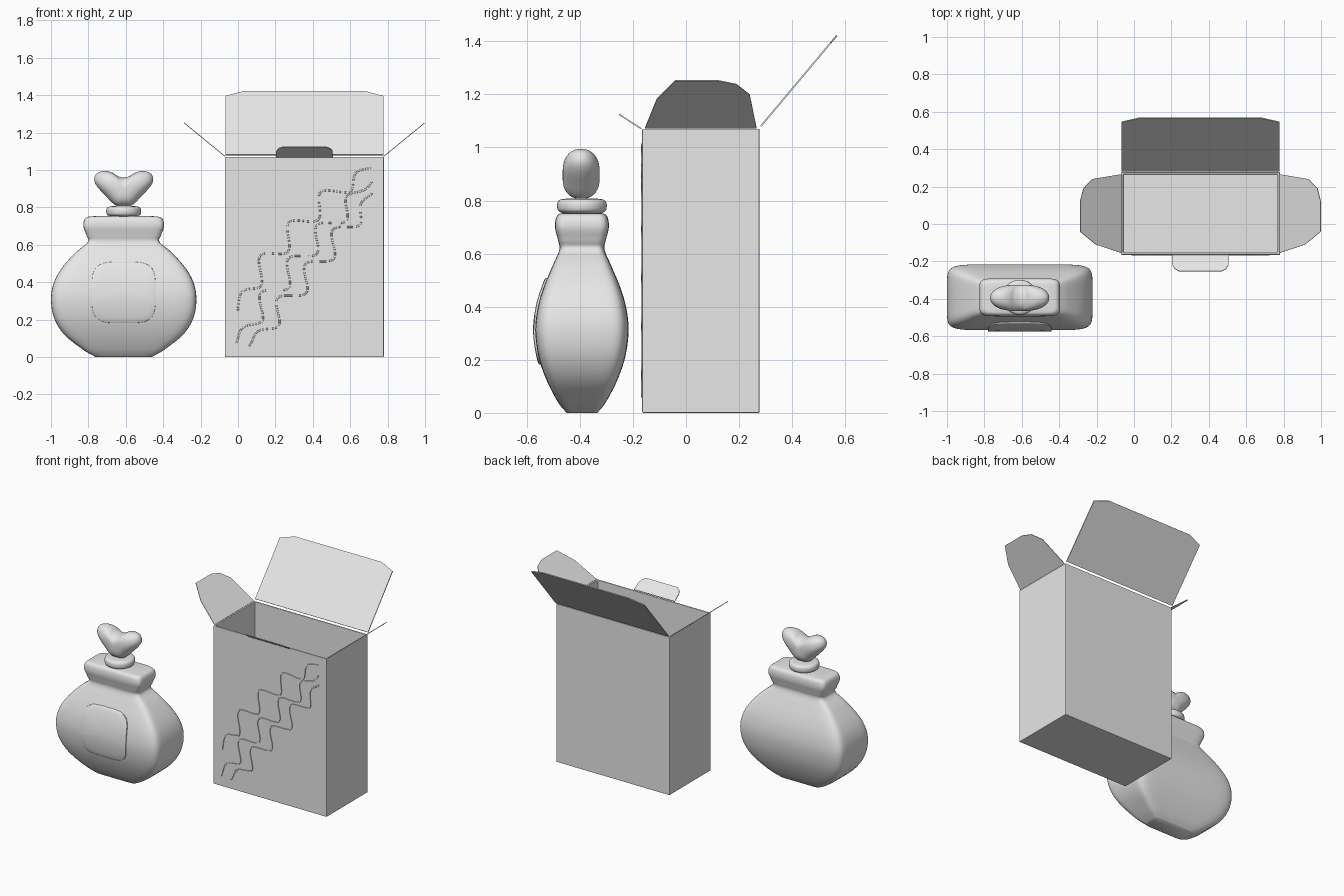
import bpy, bmesh
from math import sin, cos, pi, radians, copysign
from mathutils import Vector

if "Cube" in bpy.data.objects:
    bpy.data.objects.remove(bpy.data.objects["Cube"])

grey = bpy.data.materials.new("light grey")
grey.use_nodes = True
grey.diffuse_color = (0.8, 0.8, 0.8, 1)
grey.node_tree.nodes["Principled BSDF"].inputs["Base Color"].default_value = (0.8, 0.8, 0.8, 1)


def loft(name, rings, smooth=None):
    """Skin a list of equal-length rings and cap both ends."""
    bm = bmesh.new()
    vs = [[bm.verts.new(p) for p in r] for r in rings]
    n = len(vs[0])
    for a, b in zip(vs, vs[1:]):
        for i in range(n):
            j = (i + 1) % n
            bm.faces.new((a[i], a[j], b[j], b[i]))
    bm.faces.new(vs[0])
    bm.faces.new(vs[-1])
    bmesh.ops.recalc_face_normals(bm, faces=bm.faces)
    me = bpy.data.meshes.new(name)
    bm.to_mesh(me)
    bm.free()
    me.materials.append(grey)
    if smooth:
        me.shade_smooth()
        me.set_sharp_from_angle(angle=radians(smooth))
    ob = bpy.data.objects.new(name, me)
    bpy.context.collection.objects.link(ob)
    return ob


def spline(pts, steps=5):
    """Smooth curve through the points."""
    P = [Vector(p) for p in pts]
    P = [2 * P[0] - P[1]] + P + [2 * P[-1] - P[-2]]
    out = []
    for a, b, c, d in zip(P, P[1:], P[2:], P[3:]):
        for k in range(steps):
            t = k / steps
            out.append(0.5 * (2 * b + (c - a) * t + (2 * a - 5 * b + 4 * c - d) * t * t
                              + (3 * b - a - 3 * c + d) * t ** 3))
    return out + [P[-2]]


def squircle(a, b, power, n=64):
    e = 2 / power
    pts = []
    for i in range(n):
        t = 2 * pi * (i + 0.5) / n
        c, s = cos(t), sin(t)
        pts.append((a * copysign(abs(c) ** e, c), b * copysign(abs(s) ** e, s)))
    return pts


# ---- bottle body: soft rectangular sections along a profile (z, half width, half depth)
BX, BY = -0.611, -0.392
profile = spline([(0, .15, .058), (.04, .218, .09), (.12, .318, .132), (.21, .373, .163),
                  (.31, .389, .176), (.4, .373, .166), (.48, .328, .142), (.56, .256, .108),
                  (.615, .192, .085), (.65, .199, .09), (.695, .215, .101), (.73, .212, .099),
                  (.748, .196, .088), (.753, .16, .07)])
loft("bottle_body", [[(BX + x, BY + y, z) for x, y in squircle(w, d, 8)]
                     for z, w, d in profile], 50)


def body_depth(z):
    for p, q in zip(profile, profile[1:]):
        if p[0] <= z <= q[0]:
            return p[2] + (q[2] - p[2]) * (z - p[0]) / (q[0] - p[0])


# ---- raised label following the front of the body
rings = []
for scale, lift in ((.1, .008), (.35, .008), (.6, .008), (.8, .008), (.95, .008), (.99, .006), (1, -.01)):
    rings.append([(BX + x, BY - body_depth(.345 + z) - lift, .345 + z)
                  for x, z in squircle(.172 * scale, .165 * scale, 4)])
loft("bottle_label", rings, 50)

# ---- round collar
collar = spline([(.06, .745), (.075, .753), (.09, .762), (.094, .78), (.09, .797),
                 (.075, .805), (.04, .808)], 3)
loft("collar", [[(BX + x, BY + y, z) for x, y in squircle(r, r, 2, 40)] for r, z in collar], 60)

# ---- heart stopper: half outline mirrored, then inflated front to back
half = spline([(0, -.09), (.045, -.083), (.1, -.03), (.143, .018), (.158, .055), (.143, .088),
               (.1, .1), (.06, .09), (.03, .072), (0, .064)], 4)
outline = [(x, z) for x, z in half] + [(-x, z) for x, z in half[-2:0:-1]]
rings = []
for k in range(21):
    t = radians(-86 + 172 * k / 20)
    s = cos(t) ** .7
    rings.append([(BX + x * s, BY - .003 + .07 * sin(t), .895 + z * s) for x, z in outline])
loft("heart_stopper", rings, 60)

# ---- open carton: outside up, over the rim and down the inside
X0, X1, Y0, Y1, TOP = -.07, .78, -.165, .277, 1.07
MX = (X0 + X1) / 2


def rect(inset, z):
    a, b, c, d = X0 + inset, X1 - inset, Y0 + inset, Y1 - inset
    return [(a, c, z), (b, c, z), (b, d, z), (a, d, z)]


box = loft("carton", [rect(0, 0), rect(0, TOP), rect(.012, TOP), rect(.012, .012)])
bev = box.modifiers.new("soft_edges", "BEVEL")
bev.width, bev.segments = .004, 2

# ---- shallow pad on the carton floor
loft("floor_pad", [[(MX + x, .06 + y, z) for x, y in squircle(.345, .165, 6)] for z in (.01, .018)])


def flap(name, pts, origin, along, out, thick=.006):
    """Thin card: outline in (along hinge, outward) coordinates."""
    o, a, v = Vector(origin), Vector(along), Vector(out).normalized()
    n = a.cross(v) * thick / 2
    loft(name, [[o + a * p + v * q + n * s for p, q in pts] for s in (-1, 1)])


# ---- rear lid
W = (X1 - X0) / 2 - .002
flap("rear_lid", [(-W, 0), (W, 0), (W, .41), (W - .1, .445), (-W + .1, .445), (-W, .41)],
     (MX, .282, 1.08), (1, 0, 0), (0, .285, .34))

# ---- side dust flaps, mirrored
dust = [(-.155, 0), (-.11, .175), (-.04, .23), (-.02, .285), (.12, .285), (.19, .262), (.24, .2), (.266, 0)]
dust[2:4] = [(-.085, .215), (-.04, .285)]
for name, x, side in (("left_flap", X1, 1), ("right_flap", X0, -1)):
    flap(name, dust, (x - .002 * side, 0, TOP + .002), (0, 1, 0), (side * .22, 0, .18), .004)

# ---- front tuck tab
flap("front_tab", [(-.153, 0), (.153, 0), (.15, .06), (.138, .085), (.115, .1), (-.115, .1), (-.138, .085),
                   (-.15, .06)], (MX, Y0 - .003, TOP), (1, 0, 0), (0, -.085, .055), .005)

# ---- three wavy raised lines climbing the front of the carton
waves = (("upper_wave", (0, .25), (.72, 1.01), .075), ("middle_wave", (-.01, .07), (.72, .94), .03),
         ("lower_wave", (.06, .06), (.72, .88), -.01))
for name, start, end, bow in waves:
    s, e = Vector(start), Vector(end)
    length = (e - s).length
    along = (e - s) / length
    side = Vector((-along.y, along.x))
    path = []
    for k in range(141):
        t = k / 140
        ease = min(1, 6 * t, 6 * (1 - t))
        lift = bow * sin(pi * t) ** .6 if 0 < t < 1 else 0
        path.append(s + along * length * t + side * (lift + .05 * ease * sin(2 * pi * t * length / .235)))
    rings = []
    for k, p in enumerate(path):
        d = path[min(k + 1, 140)] - path[max(k - 1, 0)]
        n = Vector((-d.y, d.x)).normalized() * .005
        rings.append([(p.x + n.x * f, Y0 - h, p.y + n.y * f)
                      for f, h in ((-1, -.002), (-.7, .004), (.7, .004), (1, -.002))])
    loft(name, rings)
